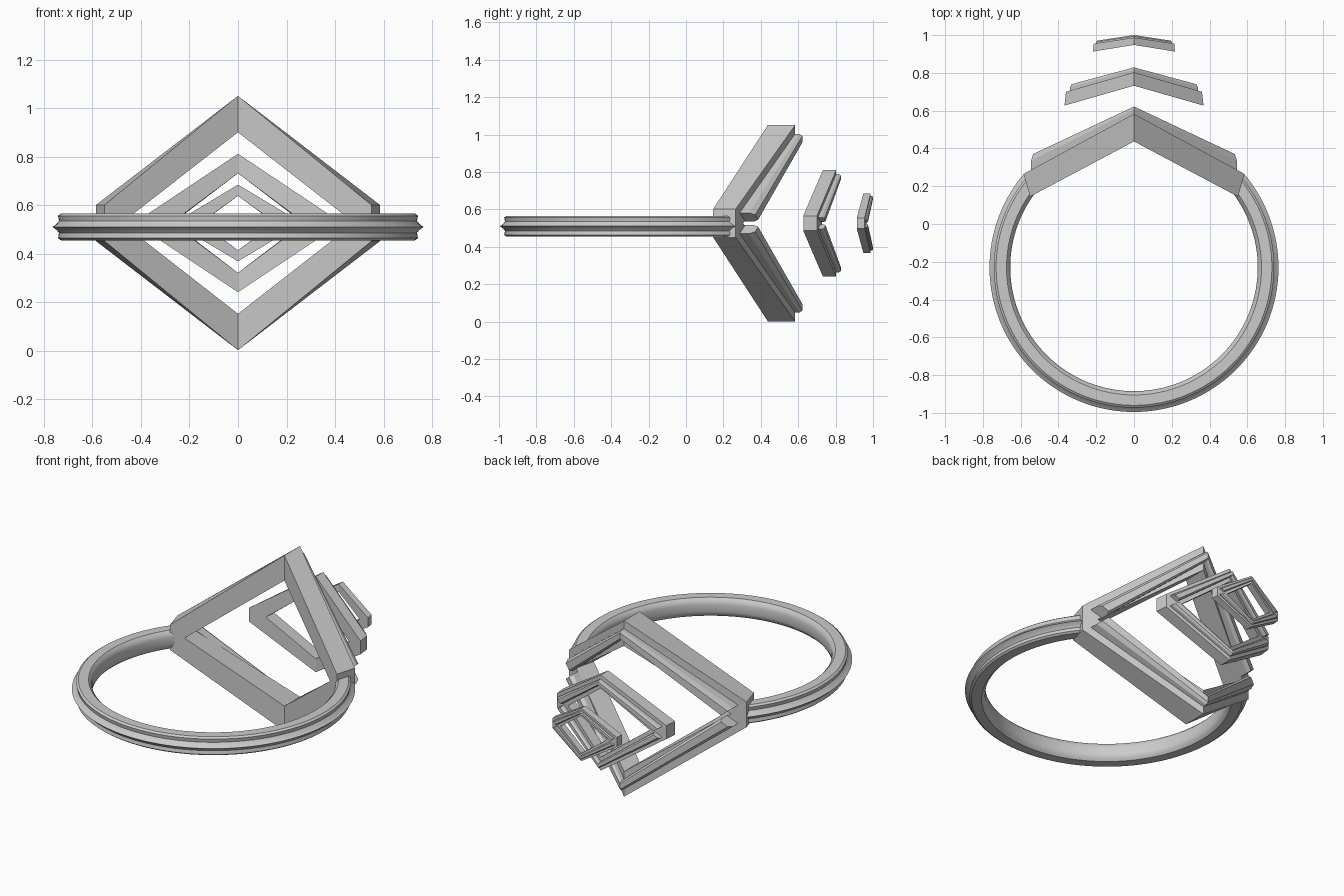
import bpy, bmesh, math

if "Cube" in bpy.data.objects:
    bpy.data.objects.remove(bpy.data.objects["Cube"])

CZ = 0.526  # height of the diamond centres


def loft(name, sections, closed, smooth=None):
    """Skin a row of equal-sized cross-sections into one solid."""
    bm = bmesh.new()
    rings = [[bm.verts.new(p) for p in s] for s in sections]
    n, m = len(rings), len(rings[0])
    for i in range(n if closed else n - 1):
        a, b = rings[i], rings[(i + 1) % n]
        for j in range(m):
            k = (j + 1) % m
            bm.faces.new((a[j], a[k], b[k], b[j]))
    if not closed:
        bm.faces.new(rings[0])
        bm.faces.new(rings[-1][::-1])
    bmesh.ops.remove_doubles(bm, verts=bm.verts, dist=0.0005)
    bmesh.ops.recalc_face_normals(bm, faces=bm.faces)
    me = bpy.data.meshes.new(name)
    bm.to_mesh(me)
    bm.free()
    ob = bpy.data.objects.new(name, me)
    bpy.context.collection.objects.link(ob)
    if smooth:
        bpy.context.view_layer.objects.active = ob
        ob.select_set(True)
        bpy.ops.object.shade_smooth_by_angle(angle=math.radians(smooth))
        ob.select_set(False)
    return ob


# band: round hoop with a raised centre ridge, open where the frame sits
half = [(0.655, 0.022), (0.66, 0.04), (0.675, 0.055), (0.73, 0.055),
        (0.742, 0.046), (0.738, 0.025), (0.748, 0.012)]
profile = [(r, -z) for r, z in half[::-1]] + half + [(0.765, 0)]
sections = []
N = 96
for i in range(N + 1):
    a = math.radians(140 + 260 * i / N)
    sections.append([(r * math.cos(a), -0.23 + r * math.sin(a), 0.51 + z)
                     for r, z in profile])
loft("ring_band", sections, False, 35)


def diamond(name, h, hin, xf, xb, xin, post, front, back, mold):
    """Bent diamond frame plus two raised chevron mouldings on its back.
    front / back / ridge give y at the centre crease and at the side corner."""
    def y_at(pair, x, xs):
        return pair[0] + (pair[1] - pair[0]) * abs(x) / xs

    stations = [(0, h, 0, hin), (xf, post, xin, 0), (xf, -post, xin, 0),
                (0, -h, 0, -hin), (-xf, -post, -xin, 0), (-xf, post, -xin, 0)]
    k = xb / xf
    secs = []
    for xo, zo, xi, zi in stations:
        secs.append([(xo, y_at(front, xo, xf), CZ + zo),
                     (xi, y_at(front, xi, xf), CZ + zi),
                     (xi * k, y_at(back, xi * k, xb), CZ + zi),
                     (xo * k, y_at(back, xo * k, xb), CZ + zo)])
    loft(name + "_frame", secs, True)

    # mouldings stop just short of each other at the side corners
    zo, zi, xm, xn, gap, zend, ridge = mold
    c = (zo - zi) * 0.2
    for sgn, tag in ((1, "upper"), (-1, "lower")):
        secs = []
        for s in (-1, 0, 1):
            xo, xi = xm * s, xn * s
            a, b = (zo, zi) if s == 0 else (zend, gap)
            pts = []
            for t, d in ((0, 0), (0, 0.65), (0.2, 1), (0.8, 1), (1, 0.65), (1, 0)):
                x = xo + (xi - xo) * t
                z = a + (b - a) * t
                y0 = y_at(back, x, xb) - 0.004
                y1 = y_at(ridge, x, xm)
                pts.append((x, y0 + (y1 - y0) * d, CZ + sgn * z))
            secs.append(pts)
        loft(f"{name}_{tag}_moulding", secs, False)


# three nested diamonds, shrinking and flattening towards the back
diamond("large_diamond", 0.524, 0.374, 0.55, 0.585, 0.48, 0.075,
        (0.437, 0.145), (0.583, 0.265),
        (0.478, 0.42, 0.545, 0.49, 0.01, 0.055, (0.622, 0.365)))
diamond("middle_diamond", 0.285, 0.205, 0.368, 0.36, 0.275, 0.04,
        (0.732, 0.627), (0.803, 0.70),
        (0.262, 0.23, 0.338, 0.30, 0.006, 0.032, (0.829, 0.738)))
diamond("small_diamond", 0.158, 0.112, 0.217, 0.213, 0.155, 0.028,
        (0.948, 0.913), (0.987, 0.955),
        (0.146, 0.126, 0.2, 0.175, 0.004, 0.02, (1.0, 0.97)))
